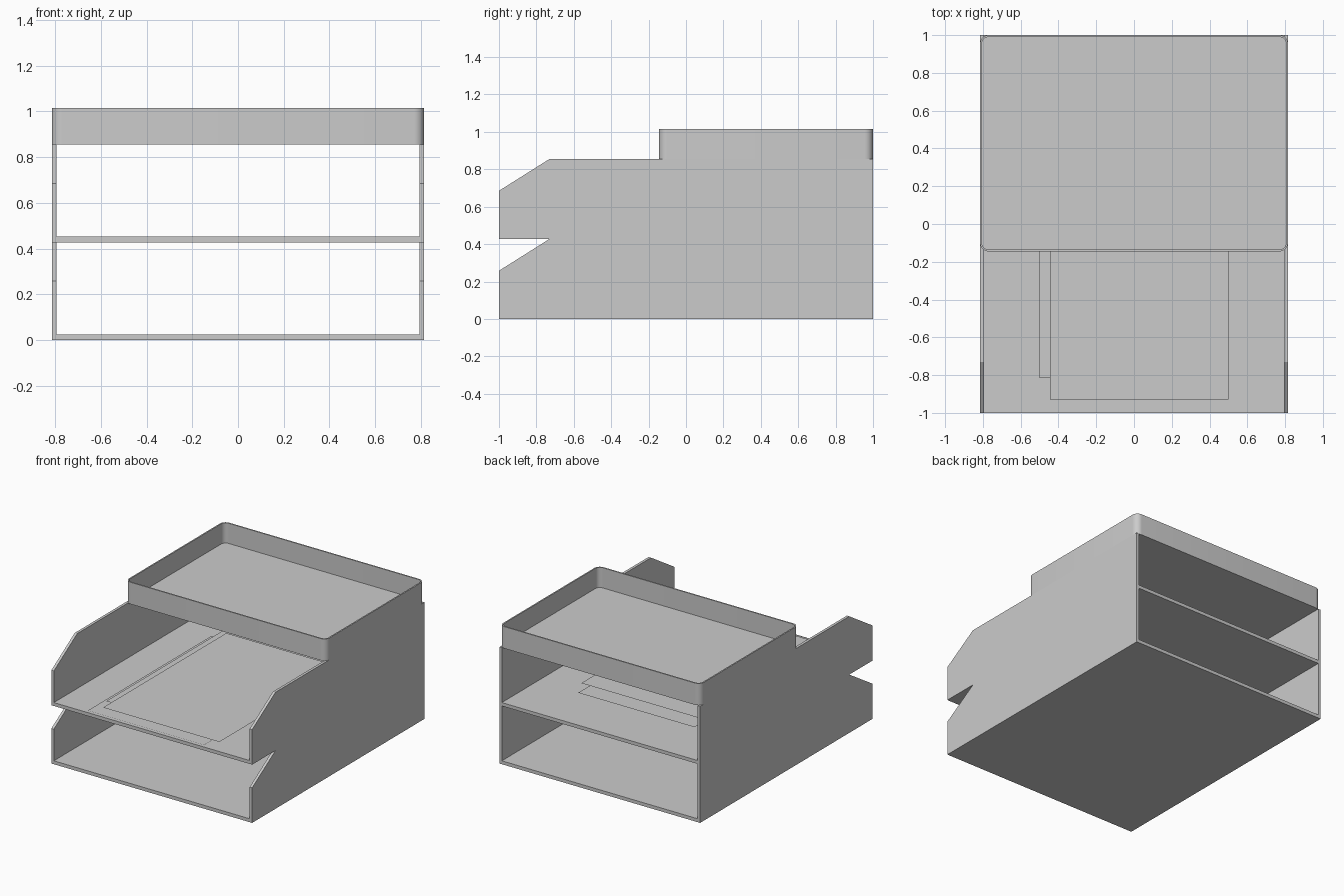
import bpy, bmesh, math
from mathutils import Vector

if "Cube" in bpy.data.objects:
    bpy.data.objects.remove(bpy.data.objects["Cube"])

W, H = 0.815, 0.4275        # half width and height of one letter tray
WALL, FLOOR = 0.02, 0.025


def finish(name, bm, smooth=False):
    bmesh.ops.recalc_face_normals(bm, faces=bm.faces[:])
    me = bpy.data.meshes.new(name)
    bm.to_mesh(me)
    bm.free()
    ob = bpy.data.objects.new(name, me)
    bpy.context.collection.objects.link(ob)
    if smooth:
        bpy.ops.object.select_all(action='DESELECT')
        ob.select_set(True)
        bpy.context.view_layer.objects.active = ob
        bpy.ops.object.shade_smooth_by_angle(angle=math.radians(35))
    return ob


def letter_tray(name, z):
    # U-shaped section swept front to back, open at both ends
    section = [(-W, 0), (W, 0), (W, H), (W - WALL, H), (W - WALL, FLOOR),
               (WALL - W, FLOOR), (WALL - W, H), (-W, H)]
    bm = bmesh.new()
    face = bm.faces.new([bm.verts.new((x, -1, h)) for x, h in section])
    ext = bmesh.ops.extrude_face_region(bm, geom=[face])
    moved = [v for v in ext['geom'] if isinstance(v, bmesh.types.BMVert)]
    bmesh.ops.translate(bm, verts=moved, vec=(0, 2, 0))
    bmesh.ops.recalc_face_normals(bm, faces=bm.faces[:])
    # slanted front corners of the side walls
    cut = bmesh.ops.bisect_plane(
        bm, geom=bm.verts[:] + bm.edges[:] + bm.faces[:],
        plane_co=(0, -0.73, H), plane_no=Vector((0, -0.17, 0.27)).normalized(),
        clear_outer=True)
    bmesh.ops.holes_fill(bm, edges=[e for e in bm.edges if e.is_boundary], sides=0)
    ob = finish(name, bm)
    ob.location.z = z
    return ob


def rounded_loop(bm, hx, y0, y1, r, z, steps=8):
    verts = []
    corners = [(hx - r, y1 - r), (r - hx, y1 - r), (r - hx, y0 + r), (hx - r, y0 + r)]
    for i, (cx, cy) in enumerate(corners):
        for s in range(steps + 1):
            a = math.pi / 2 * (i + s / steps)
            verts.append(bm.verts.new((cx + r * math.cos(a), cy + r * math.sin(a), z)))
    return verts


def top_tray(name, y0, y1, z0, z1, r=0.045, t=0.01):
    bm = bmesh.new()
    loops = [rounded_loop(bm, W, y0, y1, r, z0),
             rounded_loop(bm, W, y0, y1, r, z1),
             rounded_loop(bm, W - t, y0 + t, y1 - t, r - t, z1),
             rounded_loop(bm, W - t, y0 + t, y1 - t, r - t, z0 + 0.012)]
    n = len(loops[0])
    for a, b in zip(loops, loops[1:]):
        for i in range(n):
            j = (i + 1) % n
            bm.faces.new((a[i], a[j], b[j], b[i]))
    bm.faces.new(loops[0])
    bm.faces.new(loops[-1])
    return finish(name, bm, smooth=True)


def sheet(name, x, y, z, w=0.945, d=1.43):
    bm = bmesh.new()
    bm.faces.new([bm.verts.new(p) for p in
                  ((x, y, z), (x + w, y, z), (x + w, y + d, z), (x, y + d, z))])
    return finish(name, bm)


# Stacked letter trays
letter_tray("lower_letter_tray", 0)
letter_tray("upper_letter_tray", H)

# Shallow rounded tray on top
top_tray("top_tray", -0.145, 1.0, 2 * H, 1.015)

# Loose paper in the upper tray
sheet("paper_bottom", -0.53, -0.985, 0.459)
sheet("paper_middle", -0.5, -0.815, 0.471)
sheet("paper_top", -0.445, -0.93, 0.483)
